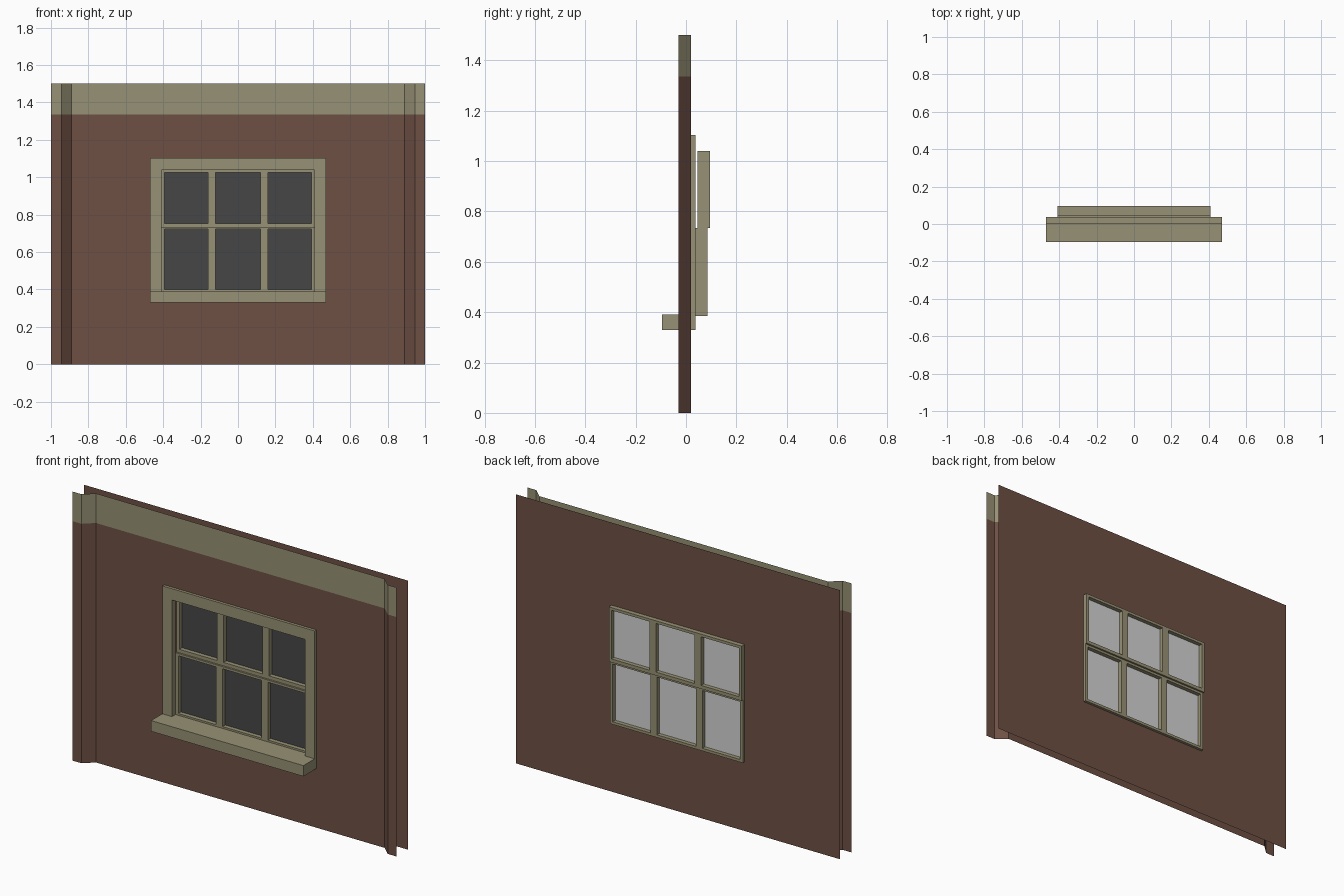
import bpy, bmesh

if "Cube" in bpy.data.objects:
    bpy.data.objects.remove(bpy.data.objects["Cube"])


def material(name, srgb):
    m = bpy.data.materials.new(name)
    lin = [((c / 255 + 0.055) / 1.055) ** 2.4 for c in srgb]
    m.diffuse_color = (*lin, 1)
    m.use_nodes = True
    m.node_tree.nodes["Principled BSDF"].inputs["Base Color"].default_value = m.diffuse_color
    return m


BROWN = material("brown_wall", (110, 80, 68))
STONE = material("pale_trim", (151, 145, 117))
DARK = material("dark_glass", (70, 70, 70))
LIGHT = material("light_glass", (212, 212, 212))


def panel(name, mats, xs, zs, ys, hole=lambda i, j: False, depth=0, flip=False, mat_rule=None):
    """Grid of faces facing -y, with cells left out; depth extrudes it towards +y."""
    bm = bmesh.new()
    grid = [[bm.verts.new((x, y, z)) for z in zs] for x, y in zip(xs, ys)]
    for i in range(len(xs) - 1):
        for j in range(len(zs) - 1):
            if hole(i, j):
                continue
            f = bm.faces.new((grid[i][j], grid[i + 1][j], grid[i + 1][j + 1], grid[i][j + 1]))
            if mat_rule:
                f.material_index = mat_rule(f.calc_center_median())
    bmesh.ops.delete(bm, geom=[v for v in bm.verts if not v.link_faces], context='VERTS')
    if depth:
        ext = bmesh.ops.extrude_face_region(bm, geom=bm.faces[:], use_keep_orig=True)
        moved = [g for g in ext["geom"] if isinstance(g, bmesh.types.BMVert)]
        bmesh.ops.translate(bm, verts=moved, vec=(0, depth, 0))
        bmesh.ops.recalc_face_normals(bm, faces=bm.faces[:])
    if flip:
        bmesh.ops.reverse_faces(bm, faces=bm.faces[:])
    me = bpy.data.meshes.new(name)
    bm.to_mesh(me)
    bm.free()
    for m in mats:
        me.materials.append(m)
    ob = bpy.data.objects.new(name, me)
    bpy.context.collection.objects.link(ob)
    return ob


def flat(y, xs):
    return [y] * len(xs)


# outer wall sheet with stepped ends and a pale band along the top
xs = [-1, -0.945, -0.89, -0.44, 0.44, 0.89, 0.945, 1]
ys = [-0.03, -0.03, 0.02, 0.02, 0.02, 0.02, -0.03, -0.03]
panel("outer_wall", [BROWN, STONE], xs, [0, 0.36, 1.07, 1.335, 1.5], ys,
      hole=lambda i, j: i == 3 and j == 1,
      mat_rule=lambda c: 1 if c.z > 1.335 else 0)

# flat inner wall sheet
xs = [-1, -0.41, 0.41, 1]
panel("inner_wall", [BROWN], xs, [0, 0.385, 1.04, 1.5], flat(0.07, xs),
      hole=lambda i, j: i == 1 and j == 1, flip=True)

# window surround and sill
xs = [-0.47, -0.41, 0.41, 0.47]
panel("window_surround", [STONE], xs, [0.39, 1.04, 1.103], flat(0.004, xs),
      hole=lambda i, j: i == 1 and j == 0, depth=0.033)
xs = [-0.47, 0.47]
panel("window_sill", [STONE], xs, [0.33, 0.39], flat(-0.095, xs), depth=0.132)

# two sashes with three panes each
xs = [-0.41, -0.393, -0.16, -0.12, 0.12, 0.16, 0.393, 0.41]
for name, zs, y in (("lower", [0.385, 0.4, 0.722, 0.735], 0.035),
                    ("upper", [0.735, 0.754, 1.025, 1.04], 0.045)):
    panel(name + "_sash", [STONE], xs, zs, flat(y, xs),
          hole=lambda i, j: i % 2 == 1 and j == 1, depth=0.05)
    # dark glass outside, light glass inside
    for side, mat, off in (("outer", DARK, 0.024), ("inner", LIGHT, 0.027)):
        panel(f"{name}_{side}_glass", [mat], xs, zs, flat(y + off, xs),
              hole=lambda i, j: not (i % 2 == 1 and j == 1), flip=side == "inner")
